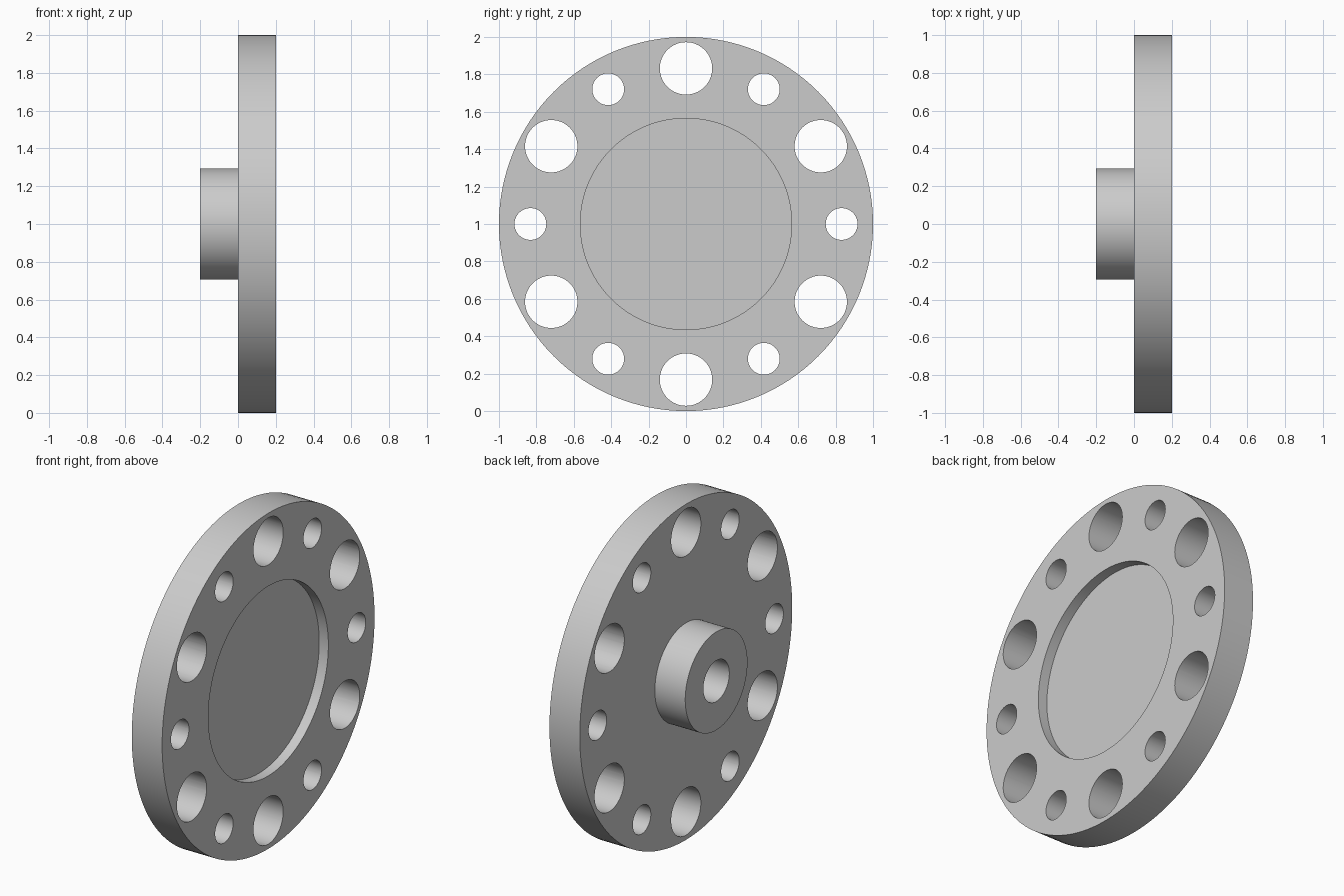
import bpy, bmesh
from math import cos, sin, pi, radians
from mathutils import Matrix, Vector

if "Cube" in bpy.data.objects:
    bpy.data.objects.remove(bpy.data.objects["Cube"])

SEGMENTS = 128
AXIS_HEIGHT = 1.0

grey = bpy.data.materials.new("light grey metal")
grey.use_nodes = True
colour = (0.6, 0.6, 0.6, 1)
grey.diffuse_color = colour
grey.node_tree.nodes["Principled BSDF"].inputs["Base Color"].default_value = colour


def add_object(name, bm):
    mesh = bpy.data.meshes.new(name)
    bm.to_mesh(mesh)
    bm.free()
    mesh.materials.append(grey)
    obj = bpy.data.objects.new(name, mesh)
    obj.location.z = AXIS_HEIGHT
    bpy.context.collection.objects.link(obj)
    return obj


def lathe(name, profile):
    """Revolve (x, radius) points about the x axis."""
    bm = bmesh.new()
    verts = [bm.verts.new((x, 0, r)) for x, r in profile]
    edges = [bm.edges.new(pair) for pair in zip(verts, verts[1:])]
    bmesh.ops.spin(bm, geom=verts + edges, cent=(0, 0, 0), axis=(1, 0, 0),
                   angle=2 * pi, steps=SEGMENTS)
    bmesh.ops.remove_doubles(bm, verts=bm.verts, dist=1e-4)
    bmesh.ops.recalc_face_normals(bm, faces=bm.faces)
    return add_object(name, bm)


def smooth(obj):
    bpy.ops.object.select_all(action="DESELECT")
    obj.select_set(True)
    bpy.context.view_layer.objects.active = obj
    bpy.ops.object.shade_smooth_by_angle(angle=radians(30))


# Flange disc with a shallow round recess on the +x face
disc = lathe("flange_disc", [(0, 0), (0, 1), (0.2, 1), (0.2, 0.565),
                             (0.14, 0.565), (0.14, 0)])

# Ring of alternating large and small through holes
bm = bmesh.new()
for k in range(12):
    angle = k * pi / 6
    radius = 0.14 if k % 2 else 0.085
    centre = Vector((0.1, 0.832 * cos(angle), 0.832 * sin(angle)))
    bmesh.ops.create_cone(bm, cap_ends=True, segments=64, radius1=radius,
                          radius2=radius, depth=0.5,
                          matrix=Matrix.Translation(centre) @ Matrix.Rotation(pi / 2, 4, "Y"))
cutter = add_object("hole_cutter", bm)
cutter.hide_render = True

cut = disc.modifiers.new("bolt_holes", "BOOLEAN")
cut.operation = "DIFFERENCE"
cut.solver = "EXACT"
cut.object = cutter
bpy.context.view_layer.objects.active = disc
bpy.ops.object.modifier_apply(modifier=cut.name)
bpy.data.objects.remove(cutter)
smooth(disc)

# Hub sleeve with a blind bore, closed by the disc behind it
hub = lathe("hub", [(0, 0.293), (-0.2, 0.293), (-0.2, 0.122), (0, 0.122)])
bm = bmesh.new()
bm.from_mesh(hub.data)
outer = max(bm.faces, key=lambda f: f.calc_center_median().yz.length)
if outer.normal.yz.dot(outer.calc_center_median().yz) < 0:
    bmesh.ops.reverse_faces(bm, faces=bm.faces)
bm.to_mesh(hub.data)
bm.free()
smooth(hub)
